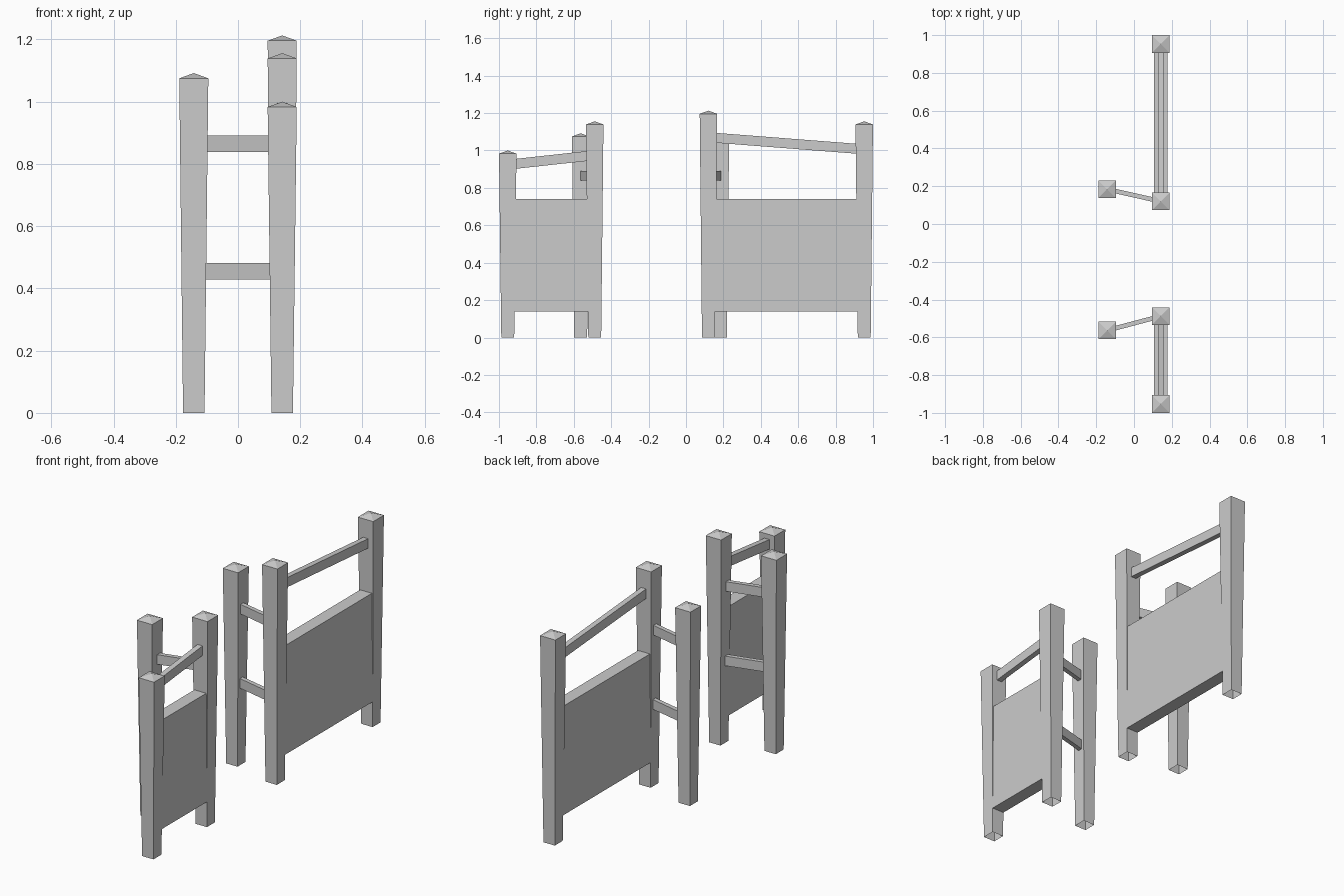
import bpy, bmesh
from mathutils import Vector

if "Cube" in bpy.data.objects:
    bpy.data.objects.remove(bpy.data.objects["Cube"])

BASE, TOP, CAP = 0.0345, 0.0467, 0.017   # post half widths and cap height
X = 0.142


def make_object(name, bm):
    bmesh.ops.recalc_face_normals(bm, faces=bm.faces)
    mesh = bpy.data.meshes.new(name)
    bm.to_mesh(mesh)
    bm.free()
    ob = bpy.data.objects.new(name, mesh)
    bpy.context.collection.objects.link(ob)
    return ob


def post(name, x, y, height):
    # tapered square post, open underneath, with a low pyramid cap
    bm = bmesh.new()
    corners = [(-1, -1), (1, -1), (1, 1), (-1, 1)]
    low, high = [[bm.verts.new((x + r * a, y + r * b, z)) for a, b in corners]
                 for r, z in ((BASE, 0), (TOP, height - CAP))]
    tip = bm.verts.new((x, y, height))
    for i in range(4):
        j = (i + 1) % 4
        bm.faces.new((low[i], low[j], high[j], high[i]))
        bm.faces.new((high[i], high[j], tip))
    make_object(name, bm)


def beam(name, start, end, thickness, height):
    # board between two points, with vertical ends
    start, end = Vector(start), Vector(end)
    run = end - start
    side = Vector((-run.y, run.x, 0)).normalized() * thickness / 2
    up = Vector((0, 0, height / 2))
    bm = bmesh.new()
    a, b = [[bm.verts.new(p + s * side + u * up)
             for s, u in ((-1, -1), (1, -1), (1, 1), (-1, 1))] for p in (start, end)]
    bm.faces.new(a)
    bm.faces.new(b)
    for i in range(4):
        j = (i + 1) % 4
        bm.faces.new((a[i], a[j], b[j], b[i]))
    make_object(name, bm)


# name, inner post y, inner height, outer post y, outer height, rail z inner/outer, rear post y
sections = [
    ("long", 0.12, 1.213, 0.953, 1.156, 1.068, 1.009, 0.184),
    ("short", -0.488, 1.156, -0.953, 1.0, 0.971, 0.928, -0.563),
]
for name, yi, hi, yo, ho, zi, zo, yr in sections:
    d = 1 if yo > yi else -1
    # posts
    post(name + "_inner_post", X, yi, hi)
    post(name + "_outer_post", X, yo, ho)
    post(name + "_rear_post", -X, yr, 1.092)
    # solid panel and sloping handrail
    beam(name + "_panel", (X, yi + d * 0.034, 0.44), (X, yo - d * 0.034, 0.44), 0.072, 0.6)
    beam(name + "_handrail", (X, yi + d * 0.036, zi), (X, yo - d * 0.036, zo), 0.03, 0.053)
    # cross rails to the rear post
    p, q = Vector((X, yi, 0)), Vector((-X, yr, 0))
    for level, z in (("upper", 0.865), ("lower", 0.455)):
        lift = Vector((0, 0, z))
        beam(name + "_" + level + "_cross_rail", p.lerp(q, 0.12) + lift, p.lerp(q, 0.88) + lift, 0.024, 0.053)
